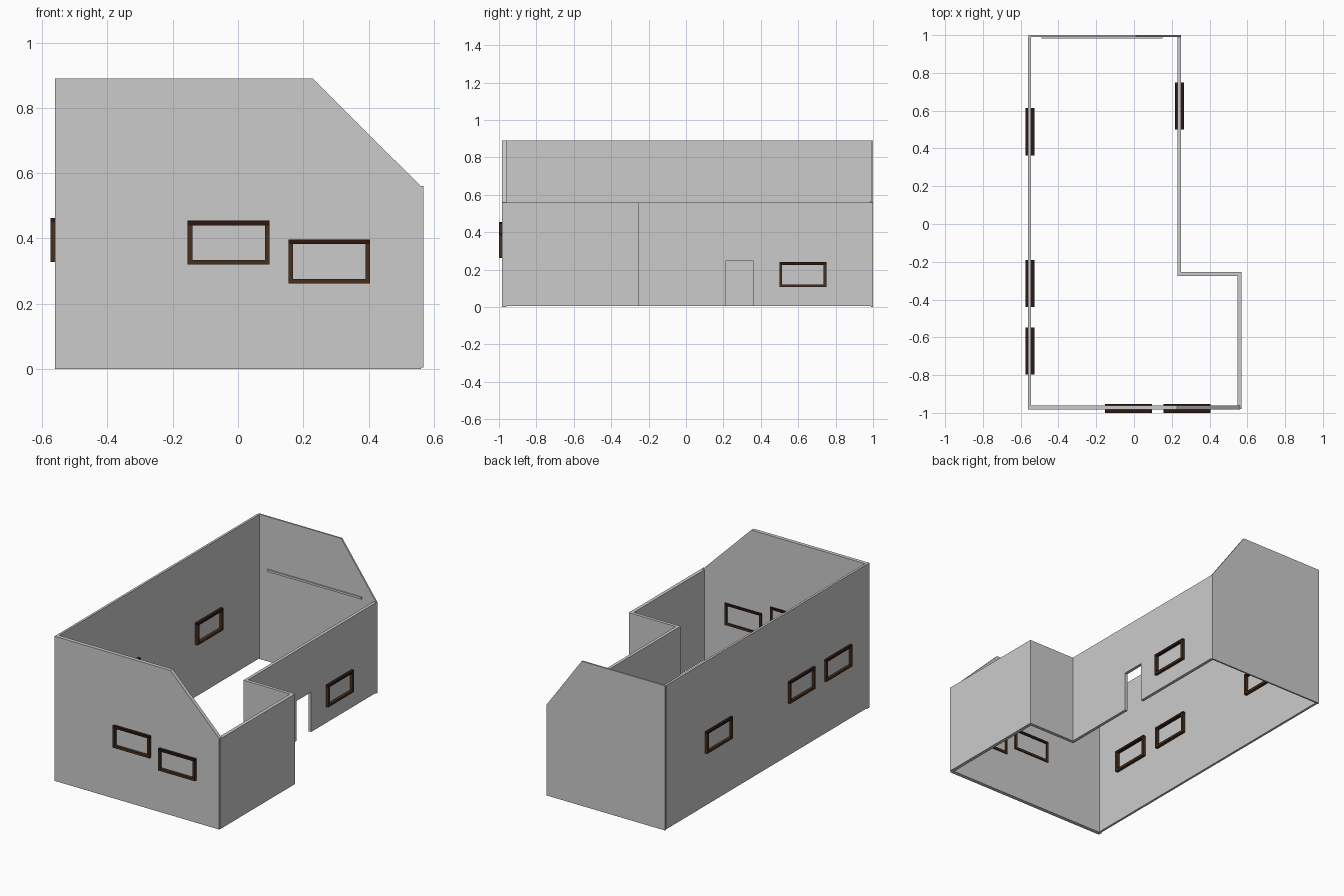
import bpy, bmesh
from mathutils import Vector

if "Cube" in bpy.data.objects:
    bpy.data.objects.remove(bpy.data.objects["Cube"])


def material(name, rgb):
    m = bpy.data.materials.new(name)
    m.diffuse_color = (*rgb, 1)
    m.use_nodes = True
    m.node_tree.nodes["Principled BSDF"].inputs["Base Color"].default_value = m.diffuse_color
    return m


GREY = material("wall grey", (0.6, 0.6, 0.6))
BROWN = material("wood brown", (0.065, 0.029, 0.012))
DARK = material("dark wood", (0.025, 0.009, 0.005))


def prism(name, outline, axis, lo, hi, mat):
    """Extrude a 2D outline (horizontal, z) along axis x or y from lo to hi."""
    bm = bmesh.new()

    def place(h, z, d):
        return (d, h, z) if axis == "x" else (h, d, z)

    face = bm.faces.new([bm.verts.new(place(h, z, lo)) for h, z in outline])
    ext = bmesh.ops.extrude_face_region(bm, geom=[face])
    moved = [v for v in ext["geom"] if isinstance(v, bmesh.types.BMVert)]
    step = Vector(place(0, 0, hi - lo))
    bmesh.ops.translate(bm, verts=moved, vec=step)
    bmesh.ops.recalc_face_normals(bm, faces=bm.faces)
    mesh = bpy.data.meshes.new(name)
    bm.to_mesh(mesh)
    bm.free()
    mesh.materials.append(mat)
    obj = bpy.data.objects.new(name, mesh)
    bpy.context.collection.objects.link(obj)
    return obj


def rect(h0, h1, z0, z1):
    return [(h0, z0), (h1, z0), (h1, z1), (h0, z1)]


def window(name, axis, centre, h0, z0, half_depth=0.024):
    """Rectangular frame: brown sill and jambs, darker head."""
    w, h, t = 0.25, 0.134, 0.014
    parts = {
        "sill": (rect(h0, h0 + w, z0, z0 + t), BROWN),
        "head": (rect(h0, h0 + w, z0 + h - t, z0 + h), DARK),
        "jamb_a": (rect(h0, h0 + t, z0 + t, z0 + h - t), BROWN),
        "jamb_b": (rect(h0 + w - t, h0 + w, z0 + t, z0 + h - t), BROWN),
    }
    for part, (outline, mat) in parts.items():
        prism(f"{name}_{part}", outline, axis,
              centre - half_depth, centre + half_depth, mat)


TOP, EAVE, BASE = 0.89, 0.56, 0.005

# end walls with a sloping shoulder
prism("front_wall", [(-0.56, 0), (0.56, 0), (0.56, EAVE), (0.228, TOP), (-0.56, TOP)],
      "y", -0.983, -0.96, GREY)
prism("back_wall", [(-0.558, 0), (0.248, 0), (0.248, EAVE), (0.01, TOP), (-0.558, TOP)],
      "y", 0.99, 1.0, GREY)
prism("back_wall_ledge", rect(-0.49, 0.15, 0.555, 0.568), "y", 0.983, 0.99, GREY)

# tall left wall
prism("left_wall", rect(-0.98, 0.99, BASE, TOP), "x", -0.56, -0.546, GREY)

# low right wall with door opening
prism("right_wall",
      [(-0.275, BASE), (0.213, BASE), (0.213, 0.25), (0.357, 0.25), (0.357, BASE),
       (0.99, BASE), (0.99, EAVE), (-0.275, EAVE)], "x", 0.229, 0.248, GREY)

# projecting bay
prism("bay_back_wall", rect(0.248, 0.568, BASE, EAVE), "y", -0.275, -0.255, GREY)
prism("bay_side_wall", rect(-0.98, -0.275, BASE, EAVE), "x", 0.547, 0.568, GREY)

# window frames
window("front_window_a", "y", -0.976, -0.154, 0.32)
window("front_window_b", "y", -0.976, 0.155, 0.262)
window("right_window", "x", 0.241, 0.5, 0.106)
for i, y in enumerate((-0.797, -0.44, 0.363)):
    window(f"left_window_{i + 1}", "x", -0.551, y, 0.328)
